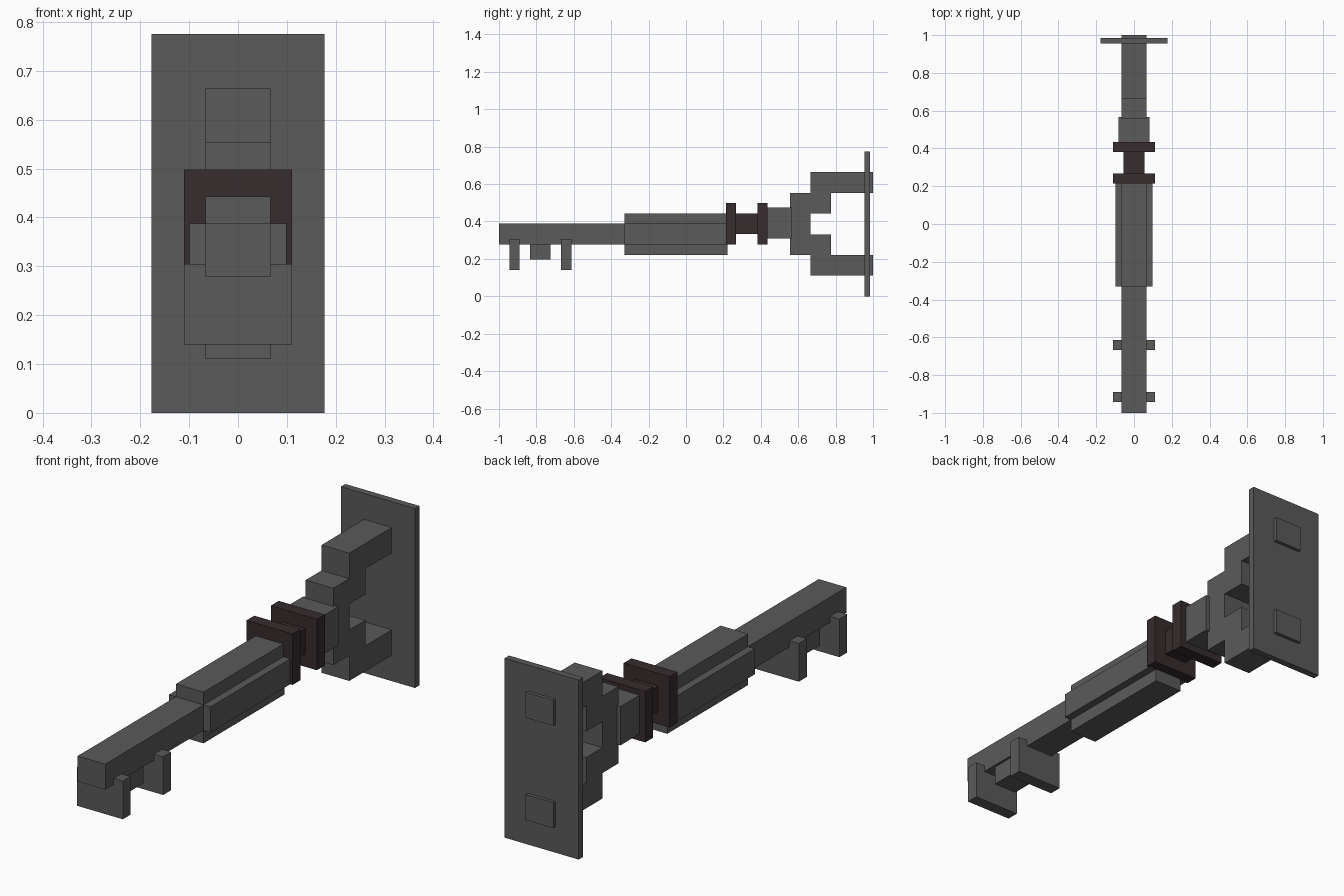
import bpy

if "Cube" in bpy.data.objects:
    bpy.data.objects.remove(bpy.data.objects["Cube"])


def material(name, rgb):
    m = bpy.data.materials.new(name)
    m.diffuse_color = (*rgb, 1.0)
    m.use_nodes = True
    m.node_tree.nodes["Principled BSDF"].inputs["Base Color"].default_value = m.diffuse_color
    return m


GREY = material("dark grey metal", (0.103, 0.103, 0.103))
BLACK = material("brown black metal", (0.037, 0.025, 0.026))


def extrude_profile(name, profile, half_width, mat):
    """Extrude a closed (y, z) outline across x, centred on x = 0."""
    n = len(profile)
    verts = [(s * half_width, y, z) for s in (1, -1) for y, z in profile]
    faces = [list(range(n)), list(range(2 * n - 1, n - 1, -1))]
    faces += [[i, i + n, (i + 1) % n + n, (i + 1) % n] for i in range(n)]
    mesh = bpy.data.meshes.new(name)
    mesh.from_pydata(verts, [], faces)
    mesh.materials.append(mat)
    ob = bpy.data.objects.new(name, mesh)
    bpy.context.collection.objects.link(ob)
    return ob


def box(name, half_width, y0, y1, z0, z1, mat=GREY):
    return extrude_profile(name, [(y0, z0), (y1, z0), (y1, z1), (y0, z1)], half_width, mat)


# Front bar with its two cross teeth and the small block between them
box("front_bar", 0.066, -1.0, -0.33, 0.278, 0.388)
box("front_tooth", 0.11, -0.943, -0.89, 0.14, 0.305)
box("rear_tooth", 0.11, -0.668, -0.613, 0.14, 0.305)
box("middle_block", 0.055, -0.835, -0.725, 0.197, 0.28)

# Cross-shaped sleeve
box("sleeve_core", 0.066, -0.33, 0.222, 0.222, 0.443)
box("sleeve_sides", 0.099, -0.33, 0.22, 0.278, 0.388)

# Dark spool: two flanges joined by a thin neck
box("front_flange", 0.11, 0.215, 0.268, 0.278, 0.498, BLACK)
box("rear_flange", 0.11, 0.381, 0.435, 0.278, 0.498, BLACK)
box("spool_neck", 0.055, 0.266, 0.383, 0.333, 0.443, BLACK)

# Collar leading into the fork
box("collar", 0.083, 0.433, 0.566, 0.308, 0.475)

# Stepped fork, mirrored about its middle height
MID = 0.3875
upper = [(0.665, 0.056), (0.775, 0.056), (0.775, 0.166), (1.0, 0.166),
         (1.0, 0.276), (0.665, 0.276), (0.665, 0.166), (0.556, 0.166)]
outline = [(y, MID + h) for y, h in upper] + [(y, MID - h) for y, h in reversed(upper)]
extrude_profile("stepped_fork", outline, 0.066, GREY)

# Tall end plate, pierced by the fork arms
box("end_plate", 0.177, 0.955, 0.985, 0.0, 0.775)
